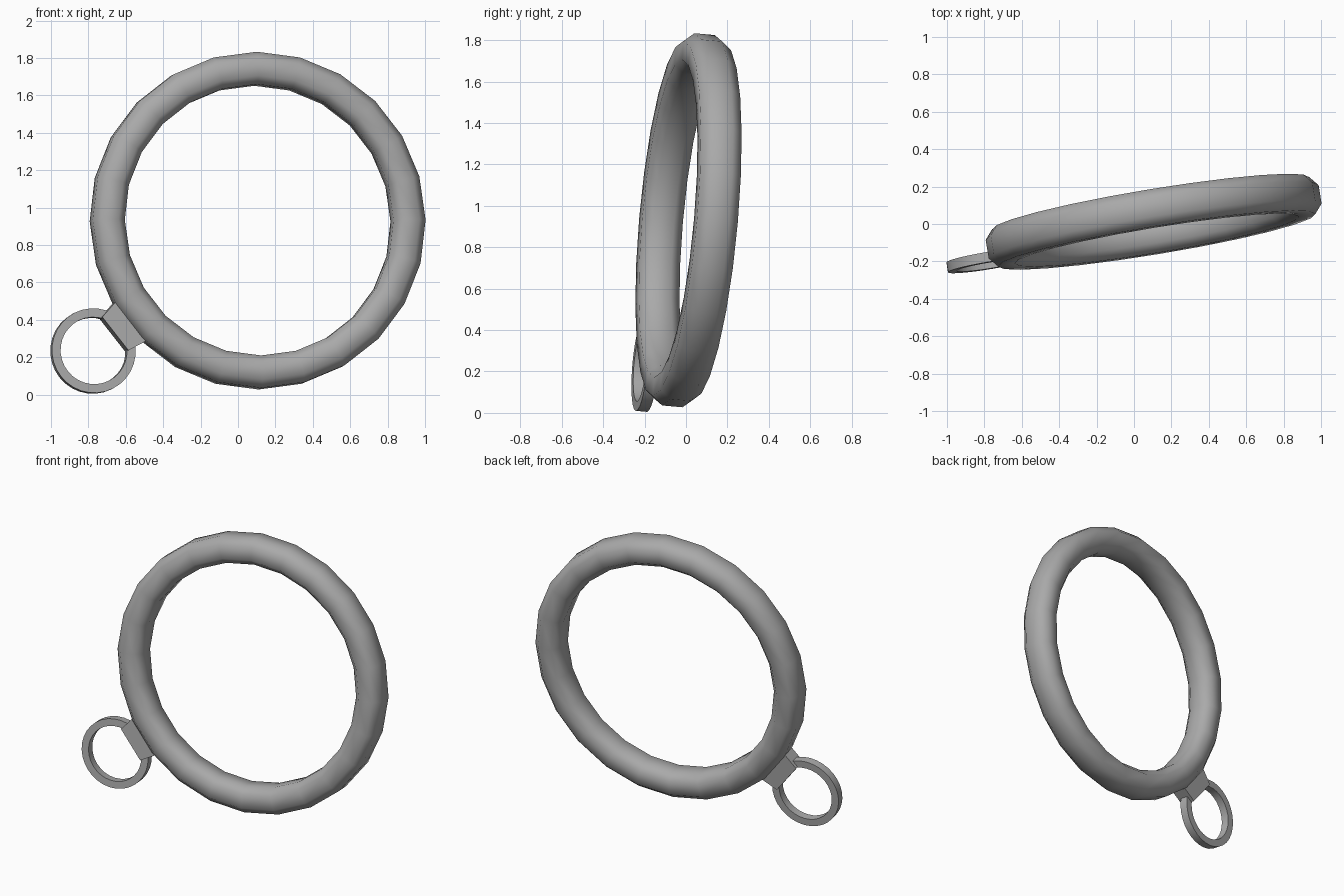
import bpy, bmesh, math
from mathutils import Matrix, Vector

cube = bpy.data.objects.get("Cube")
if cube:
    bpy.data.objects.remove(cube)

# One plain grey for every part
grey = bpy.data.materials.new("plain_grey")
grey.use_nodes = True
colour = (0.4, 0.4, 0.4, 1)
grey.diffuse_color = colour
grey.node_tree.nodes["Principled BSDF"].inputs["Base Color"].default_value = colour

# Shared tilted plane: local x across, local y up, local z towards the front
across = Vector((1, 0.165, 0)).normalized()
back = Vector((-0.165, 1, -0.089)).normalized()
up = across.cross(back)
tilt = Matrix((across, up, -back)).transposed().to_4x4()
tilt.translation = (0.105, 0.012, 0.93)


def finish(bm, name, matrix, angle):
    """Turn a bmesh into a shaded, coloured object."""
    bmesh.ops.recalc_face_normals(bm, faces=bm.faces)
    mesh = bpy.data.meshes.new(name)
    bm.to_mesh(mesh)
    bm.free()
    mesh.materials.append(grey)
    obj = bpy.data.objects.new(name, mesh)
    bpy.context.collection.objects.link(obj)
    obj.matrix_world = matrix
    bpy.ops.object.select_all(action='DESELECT')
    obj.select_set(True)
    bpy.context.view_layer.objects.active = obj
    bpy.ops.object.shade_smooth_by_angle(angle=math.radians(angle))
    return obj


def revolve(name, section, segments, matrix, angle):
    """Sweep a closed (radius, height) section round the local z axis."""
    bm = bmesh.new()
    loops = []
    for i in range(segments):
        a = math.tau * i / segments
        loops.append([bm.verts.new((r * math.cos(a), r * math.sin(a), z)) for r, z in section])
    n = len(section)
    for i in range(segments):
        here, there = loops[i], loops[(i + 1) % segments]
        for j in range(n):
            k = (j + 1) % n
            bm.faces.new((here[j], here[k], there[k], there[j]))
    return finish(bm, name, matrix, angle)


# Large hoop with a rounded eight-sided section
major = 0.815
quarter = [(0.087, 0.05), (0.045, 0.1)]
half = quarter + [(-r, z) for r, z in reversed(quarter)]
hoop_section = [(major + r, z) for r, z in half + [(r, -z) for r, z in reversed(half)]]
revolve("large_hoop", hoop_section, 24, tilt, 80)

# Small flat ring at the lower side, in the same plane
outward = tilt @ Matrix.Rotation(math.radians(217.8), 4, 'Z')
ring_section = [(0.18, -0.027), (0.227, -0.027), (0.227, 0.027), (0.18, 0.027)]
revolve("small_ring", ring_section, 32, outward @ Matrix.Translation((1.142, 0, 0)), 30)

# Tapered block joining the two rings
bm = bmesh.new()
bmesh.ops.create_cube(bm, size=1)
for v in bm.verts:
    outer = v.co.x > 0
    v.co.y *= 0.227 if outer else 0.29
    v.co.x = 0.997 if outer else 0.82
    v.co.z *= 0.1
finish(bm, "joining_block", outward, 30)
